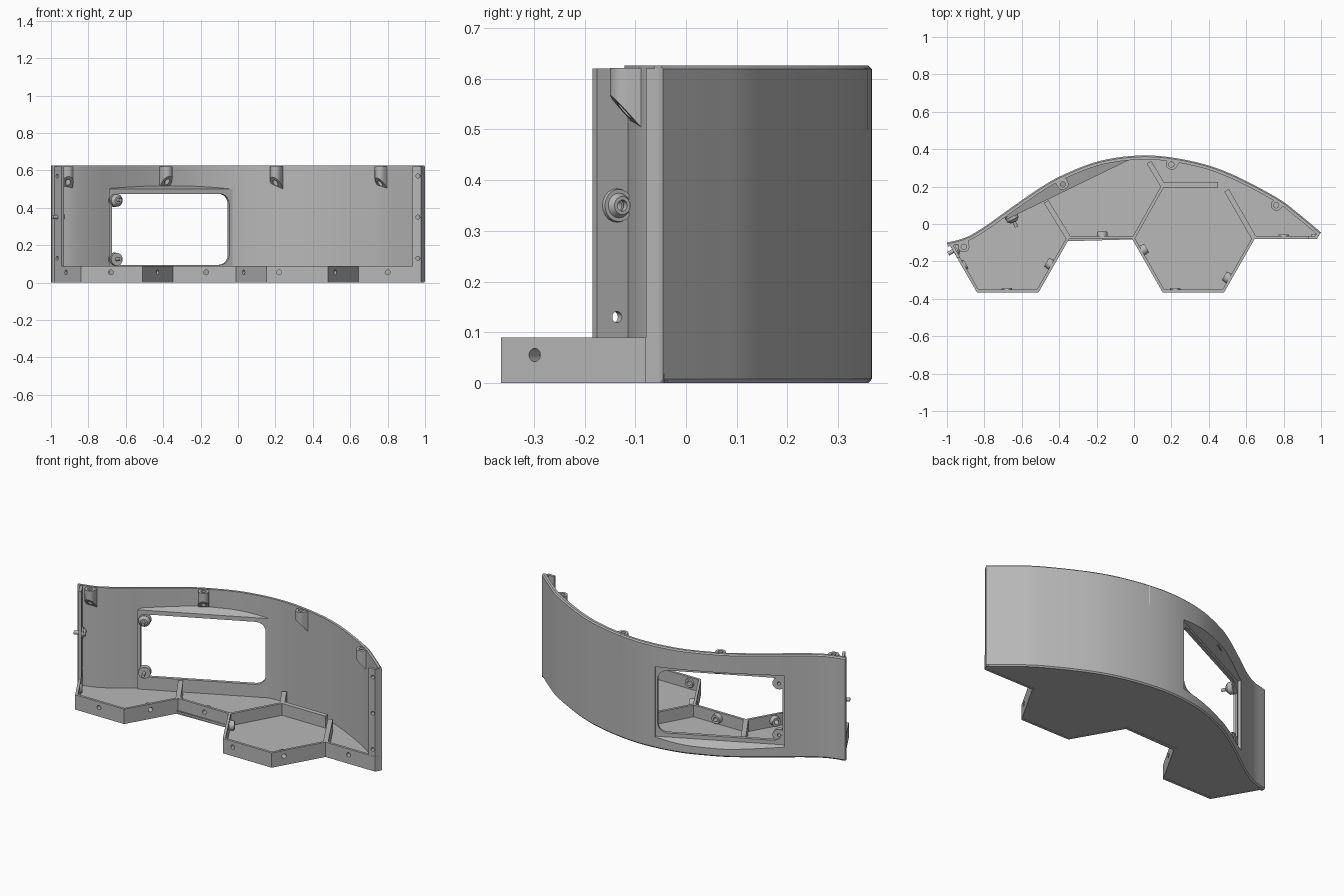
import bpy, bmesh, math
from mathutils import Vector as V

if "Cube" in bpy.data.objects:
    bpy.data.objects.remove(bpy.data.objects["Cube"])

grey = bpy.data.materials.new("light_grey")
grey.diffuse_color = (0.48, 0.48, 0.48, 1)
grey.use_nodes = True
grey.node_tree.nodes["Principled BSDF"].inputs["Base Color"].default_value = grey.diffuse_color


def finish(name, bm):
    bmesh.ops.recalc_face_normals(bm, faces=bm.faces[:])
    me = bpy.data.meshes.new(name)
    bm.to_mesh(me)
    bm.free()
    me.materials.append(grey)
    ob = bpy.data.objects.new(name, me)
    bpy.context.collection.objects.link(ob)
    return ob


def sweep(name, path, section):
    """Sweep an (inward offset, z) section along a mitred ground path."""
    bm, rings = bmesh.new(), []
    for i, p in enumerate(path):
        a = (p - path[i - 1]).normalized() if i else None
        b = (path[i + 1] - p).normalized() if i < len(path) - 1 else None
        a, b = a or b, b or a
        na, nb = V((-a.y, a.x)), V((-b.y, b.x))
        m = (na + nb) / (1 + na.dot(nb))
        rings.append([bm.verts.new((*(p + m * o), z)) for o, z in section])
    for r, s in zip(rings, rings[1:]):
        for k in range(len(section)):
            j = (k + 1) % len(section)
            bm.faces.new((r[k], r[j], s[j], s[k]))
    bm.faces.new(rings[0])
    bm.faces.new(rings[-1])
    return finish(name, bm)


def bar(name, path, width, z0, z1, shift=0):
    return sweep(name, [V(p) for p in path],
                 [(shift, z0), (shift + width, z0), (shift + width, z1), (shift, z1)])


def prism(name, pts, low, high):
    """Upright prism whose bottom and top heights are functions of the point."""
    bm = bmesh.new()
    lo = [bm.verts.new((p.x, p.y, low(p))) for p in pts]
    hi = [bm.verts.new((p.x, p.y, high(p))) for p in pts]
    bm.faces.new(lo)
    bm.faces.new(hi)
    for k in range(len(pts)):
        j = (k + 1) % len(pts)
        bm.faces.new((lo[k], lo[j], hi[j], hi[k]))
    return finish(name, bm)


def cones(name, items):
    """Several cones in one object: (start, direction, r1, r2, length)."""
    bm = bmesh.new()
    for p, d, r1, r2, length in items:
        d = V(d).normalized()
        mat = d.to_track_quat('Z', 'Y').to_matrix().to_4x4()
        mat.translation = V(p) + d * length / 2
        bmesh.ops.create_cone(bm, cap_ends=True, segments=20, radius1=r1, radius2=r2,
                              depth=length, matrix=mat)
    return finish(name, bm)


def boolean(ob, tool, op='DIFFERENCE'):
    mod = ob.modifiers.new("bool", 'BOOLEAN')
    mod.operation, mod.object, mod.solver = op, tool, 'EXACT'
    bpy.context.view_layer.objects.active = ob
    bpy.ops.object.modifier_apply(modifier=mod.name)


def drop(*obs):
    for o in obs:
        bpy.data.objects.remove(o)


# S-shaped outer wall line, from the right end to the left end
keys = [V(p) for p in [(1, -.045), (.88, .055), (.76, .143), (.51, .272), (.3, .338), (.06, .367),
                       (-.18, .338), (-.38, .262), (-.5, .195), (-.65, .092), (-.8, -.015),
                       (-.9, -.072), (-1, -.1)]]
ext = [2 * keys[0] - keys[1]] + keys + [2 * keys[-1] - keys[-2]]
line = []
for a, b, c, d in zip(ext, ext[1:], ext[2:], ext[3:]):
    for k in range(6):
        t = k / 6
        line.append(.5 * (2 * b + (c - a) * t + (2 * a - 5 * b + 4 * c - d) * t ** 2
                          + (3 * b - a - 3 * c + d) * t ** 3))
line.append(keys[-1])
inner = []
for i, p in enumerate(line):
    t = (line[min(i + 1, len(line) - 1)] - line[max(i - 1, 0)]).normalized()
    inner.append(p + V((-t.y, t.x)) * .011)

wall = sweep("curved_wall", line, [(.007, 0), (0, .008), (0, .619), (.007, .626), (.022, .626), (.022, 0)])

# Flat window panel set across the bulge of the wall
P0, P1 = V((-.69, .02)), V((-.03, .34))
along = (P1 - P0).normalized()
out = V((-along.y, along.x))
span = (P1 - P0).length


def depth(p):
    return (p - P0).dot(out)


panel = prism("panel_block", [P1] + [p for p in inner if P0.x < p.x < P1.x] + [P0],
              lambda p: .01, lambda p: .5 + .3 * depth(p))
recess = prism("recess_cutter", [P0 + along * s + out * d for s, d in
                                 ((.005, .02), (span - .005, .02), (span - .005, .2), (.005, .2))],
               lambda p: .078 - .35 * depth(p), lambda p: .488 + .3 * depth(p))
boolean(wall, panel, 'UNION')
boolean(wall, recess)

# Rounded window opening
bm = bmesh.new()
ring = []
x0, x1, z0, z1, r = .018, span - .018, .095, .475, .055
for cx, cz, a0 in ((x1 - r, z1 - r, 0), (x0 + r, z1 - r, 90), (x0 + r, z0 + r, 180), (x1 - r, z0 + r, 270)):
    for k in range(6):
        a = math.radians(a0 + 18 * k)
        q = P0 + along * (cx + r * math.cos(a)) - out * .1
        ring.append(bm.verts.new((q.x, q.y, cz + r * math.sin(a))))
res = bmesh.ops.extrude_face_region(bm, geom=[bm.faces.new(ring)])
bmesh.ops.translate(bm, verts=[v for v in res["geom"] if isinstance(v, bmesh.types.BMVert)],
                    vec=(out * .4).to_3d())
window = finish("window_cutter", bm)
boolean(wall, window)
drop(panel, recess, window)

# Screw bosses on the window corners
spots = [(P0 + along * s).to_3d() + V((0, 0, z)) for s in (.04, span - .04) for z in (.125, .44)]
o3 = out.to_3d()
bosses = cones("window_bosses", [(p + o3 * .015, -o3, .036, .034, .03) for p in spots]
               + [(p - o3 * .014, -o3, .034, .019, .016) for p in spots])
holes = cones("window_hole_cutter", [(p - o3 * .06, o3, .009, .009, .12) for p in spots])
boolean(bosses, holes)
boolean(wall, holes)
drop(holes)

# Floor plate and the zigzag front rim
zig = [V(p) for p in [(-.99, -.105), (-.84, -.365), (-.51, -.365), (-.347, -.08), (-.01, -.08),
                      (.153, -.365), (.482, -.365), (.645, -.08), (.978, -.08), (.998, -.045)]]
floor = prism("floor_plate", [p + V((0, .003)) for p in zig] + inner, lambda p: 0.001, lambda p: .018)
rim = bar("front_rim", zig, .015, 0, .09)

# Rim screw holes: (segment, x, boss depth)
boss_items, hole_items = [], []
for seg, x, dep in ((0, -.92, .01), (1, -.68, .008), (2, -.43, .028), (3, -.17, .026), (4, .03, .028),
                    (5, .22, .008), (6, .52, .028), (7, .8, .01)):
    a, b = zig[seg], zig[seg + 1]
    t = (b - a).normalized()
    n = V((-t.y, t.x, 0))
    p = (a + (b - a) * ((x - a.x) / (b.x - a.x))).to_3d() + V((0, 0, .055))
    boss_items.append((p + n * .012, n, .03, .026, dep + .003))
    hole_items.append((p - n * .02, n, .013, .013, .08))
rim_bosses = cones("rim_bosses", boss_items)
holes = cones("rim_hole_cutter", hole_items)
boolean(rim, holes)
boolean(rim_bosses, holes)
drop(holes)

# Ribs that complete the hexagon cells on the floor
for k, path in enumerate([((-.347, -.08), (-.47, .12)), ((-.005, -.08), (.155, .205)),
                          ((.155, .205), (.08, .33)), ((.15, .21), (.45, .21)),
                          ((.645, -.08), (.495, .18))]):
    thin = k == 1
    bar("floor_rib_%d" % (k + 1), path, .016 if thin else .028, .01, .09, -.008 if thin else -.014)

# End flanges with three screw points each
left = bar("left_flange", [(-.99, -.104), (-.944, -.184)], .016, .09, .62)
right = bar("right_flange", [(.932, -.079), (.978, -.079), (.998, -.045)], .016, .002, .62)
n = V((.87, .5, 0)).normalized()
lp = [V((-.967, -.144, z)) for z in (.13, .35, .57)]
rp = [V((.962, -.079, z)) for z in (.13, .35, .57)]
flange_bosses = cones("flange_bosses", [(p + n * .012, n, .034, .032, .012) for p in lp]
                      + [(p + n * .023, n, .025, .018, .014) for p in lp]
                      + [(p + V((0, .01, 0)), (0, 1, 0), .02, .012, .016) for p in rp])
holes = cones("flange_hole_cutter", [(p - n * .03, n, .011, .011, .1) for p in lp]
              + [(p - V((0, .03, 0)), (0, 1, 0), .011, .011, .06) for p in rp])
for ob in (left, right, flange_bosses):
    boolean(ob, holes)
drop(holes)

# Tapered screw lugs under the top edge
for k, c in enumerate([(-.91, -.122), (-.38, .212), (.2, .318), (.76, .1)]):
    c = V(c)
    w = min(line, key=lambda p: (p - c).length)
    n = (c - w).normalized()
    t = V((-n.y, n.x))
    pts = [w + n * .012 - t * .03]
    pts += [c + n * .028 * math.sin(a) - t * .03 * math.cos(a) for a in [math.pi * i / 8 for i in range(9)]]
    pts += [w + n * .012 + t * .03]
    lug = prism("top_lug_%d" % (k + 1), pts, lambda p: .488 + 1.1 * (p - w).dot(n), lambda p: .621)
    hole = cones("lug_hole_cutter", [((c.x, c.y, .5), (0, 0, 1), .014, .014, .2)])
    boolean(lug, hole)
    drop(hole)

# Smooth the curved surfaces, keep hard edges
for ob in bpy.context.scene.objects:
    ob.select_set(True)
    bpy.context.view_layer.objects.active = ob
bpy.ops.object.shade_smooth_by_angle(angle=math.radians(25))
